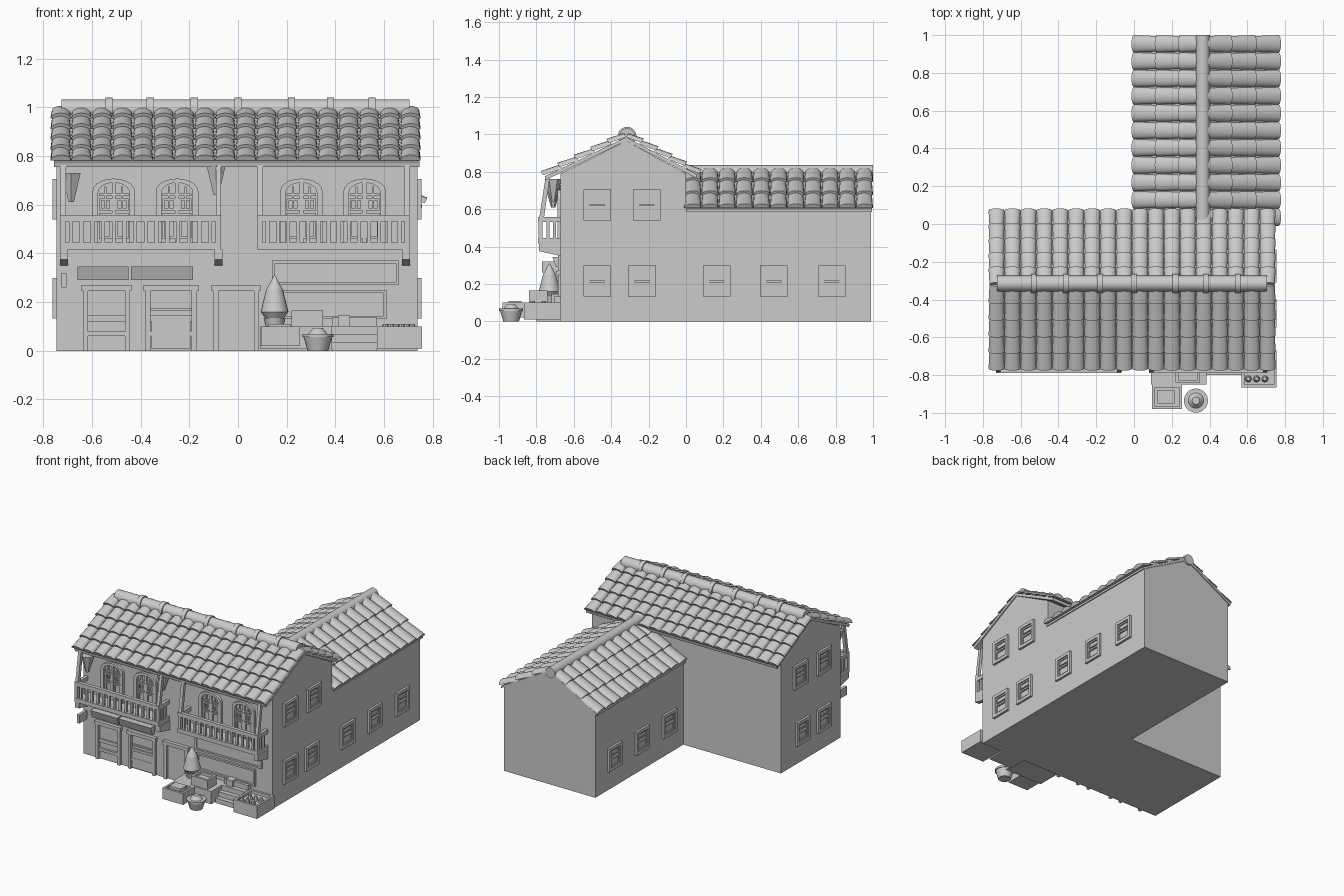
import bpy, bmesh, math
from mathutils import Matrix, Vector

if "Cube" in bpy.data.objects:
    bpy.data.objects.remove(bpy.data.objects["Cube"])

GREY = (0.6, 0.6, 0.6, 1)
plaster = bpy.data.materials.new("plain grey")
plaster.use_nodes = True
plaster.diffuse_color = GREY
plaster.node_tree.nodes["Principled BSDF"].inputs["Base Color"].default_value = GREY


class Part:
    """Collects solids in one mesh, optionally placed by a matrix."""
    def __init__(self, name, place=None):
        self.name, self.bm = name, bmesh.new()
        self.place = place or Matrix()

    def box(self, x0, x1, y0, y1, z0, z1):
        size = Matrix.Diagonal((x1 - x0, y1 - y0, z1 - z0, 1))
        mid = Matrix.Translation(((x0 + x1) / 2, (y0 + y1) / 2, (z0 + z1) / 2))
        bmesh.ops.create_cube(self.bm, size=1, matrix=self.place @ mid @ size)
        return self

    def prism(self, points, sweep):
        base = [self.bm.verts.new(self.place @ Vector(p)) for p in points]
        face = self.bm.faces.new(base)
        out = bmesh.ops.extrude_face_region(self.bm, geom=[face])["geom"]
        moved = [v for v in out if isinstance(v, bmesh.types.BMVert)]
        bmesh.ops.translate(self.bm, verts=moved, vec=self.place.to_3x3() @ Vector(sweep))
        return self

    def cone(self, centre, r1, r2, depth, turn=None, sides=20):
        m = Matrix.Translation(centre) @ (turn or Matrix())
        bmesh.ops.create_cone(self.bm, cap_ends=True, segments=sides, radius1=r1,
                              radius2=r2, depth=depth, matrix=self.place @ m)
        return self

    def frame(self, x0, x1, z0, z1, w, y0, y1):
        self.box(x0, x0 + w, y0, y1, z0, z1).box(x1 - w, x1, y0, y1, z0, z1)
        self.box(x0 + w, x1 - w, y0, y1, z1 - w, z1)
        return self.box(x0 + w, x1 - w, y0, y1, z0, z0 + w)

    def done(self, smooth=False):
        bmesh.ops.recalc_face_normals(self.bm, faces=self.bm.faces[:])
        mesh = bpy.data.meshes.new(self.name)
        self.bm.to_mesh(mesh)
        self.bm.free()
        mesh.materials.append(plaster)
        ob = bpy.data.objects.new(self.name, mesh)
        bpy.context.collection.objects.link(ob)
        if smooth:
            bpy.ops.object.select_all(action='DESELECT')
            ob.select_set(True)
            bpy.context.view_layer.objects.active = ob
            bpy.ops.object.shade_smooth_by_angle(angle=math.radians(40))
        return ob


def barrel_tiles(name, ridge, down, along, count, courses, height):
    """Overlapping half-round tiles on one slope."""
    part = Part(name)
    ridge, down, along = Vector(ridge), Vector(down), Vector(along)
    up = along.cross(down).normalized()
    up = up if up.z > 0 else -up
    pitch = along / count
    for c in range(courses):
        for i in range(count):
            rings = []
            for t, scale, lift in ((c - 0.1, 0.88, 0), (c + 1, 1, 0.012)):
                mid = ridge + down * max(t, 0) / courses + pitch * (i + 0.5) + up * lift
                rings.append([part.bm.verts.new(
                    mid - pitch * 0.5 * scale * math.cos(a * math.pi / 8)
                    + up * height * scale * math.sin(a * math.pi / 8)) for a in range(9)])
            top, low = rings
            for a in range(8):
                part.bm.faces.new((top[a], top[a + 1], low[a + 1], low[a]))
            part.bm.faces.new((top[8], top[0], low[0], low[8]))
            part.bm.faces.new(low)
            part.bm.faces.new(top[::-1])
    return part.done(True)


# Walls
FRONT = -0.67
Part("main_walls").prism([(-0.745, FRONT, 0), (-0.745, 0, 0), (-0.745, 0, 0.79),
                          (-0.745, -0.32, 0.965), (-0.745, FRONT, 0.79)], (1.483, 0, 0)).done()
Part("wing_walls").prism([(0.02, -0.03, 0), (0.738, -0.03, 0), (0.738, -0.03, 0.6),
                          (0.375, -0.03, 0.8), (0.02, -0.03, 0.6)], (0, 1.018, 0)).done()

# Roof boards under the tiles
Part("main_roof_boards").prism([(-0.755, -0.75, 0.755), (-0.755, -0.32, 0.965), (-0.755, 0.055, 0.765),
                                (-0.755, 0.06, 0.785), (-0.755, -0.32, 0.985),
                                (-0.755, -0.755, 0.775)], (1.5, 0, 0)).done()
Part("wing_roof_boards").prism([(0.005, 0, 0.585), (0.375, 0, 0.79), (0.755, 0, 0.585),
                                (0.755, 0, 0.6), (0.375, 0, 0.81), (0.005, 0, 0.6)],
                               (0, 0.995, 0)).done()

# Tiles
barrel_tiles("front_roof_tiles", (-0.77, -0.32, 0.985), (0, -0.44, -0.215), (1.52, 0, 0), 18, 5, 0.026)
barrel_tiles("rear_roof_tiles", (-0.77, -0.32, 0.985), (0, 0.385, -0.205), (1.52, 0, 0), 18, 5, 0.026)
for label, run in (("left", 0.385), ("right", -0.37)):
    barrel_tiles(label + "_wing_tiles", (0.375, -0.01, 0.805), (run, 0, -0.21), (0, 1.01, 0), 11, 3, 0.026)

# Ridge caps
ACROSS = Matrix.Rotation(math.pi / 2, 4, 'Y')
ALONG = Matrix.Rotation(math.pi / 2, 4, 'X')
ridge = Part("main_ridge").cone((-0.01, -0.315, 0.99), 0.042, 0.042, 1.43, ACROSS)
for x in (-0.53, -0.36, -0.18, 0, 0.22, 0.38, 0.55):
    ridge.cone((x, -0.315, 0.99), 0.05, 0.05, 0.03, ACROSS)
ridge.done(True)
Part("wing_ridge").cone((0.365, 0.5, 0.798), 0.037, 0.037, 1.0, ALONG).done(True)


# Square side windows: local x runs along the wall, local -y points outward
def side_window(name, x, y, z, side):
    place = Matrix.Translation((x, y, z)) @ Matrix.Rotation(side * math.pi / 2, 4, 'Z')
    win = Part(name, place)
    win.frame(-0.074, 0.074, -0.083, 0.083, 0.022, -0.016, 0.01)
    win.frame(-0.052, 0.052, -0.061, 0.061, 0.01, -0.008, 0.01)
    win.box(-0.043, 0.043, -0.012, 0.01, -0.006, 0.006)
    win.box(-0.043, 0.043, -0.006, 0.01, 0.018, 0.024)
    win.done()


for side, wall in ((1, 0.738), (-1, -0.745)):
    label = "left" if side > 0 else "right"
    for y in (-0.475, -0.21):
        side_window(label + "_upper_window", wall, y, 0.622, side)
    for y in (-0.475, -0.235):
        side_window(label + "_lower_window", wall, y, 0.215, side)
for side, wall in ((1, 0.738), (-1, 0.02)):
    for y in (0.165, 0.47, 0.78):
        side_window("wing_window", wall, y, 0.215, side)


# Arched balcony doors
def arch(width, base, spring, rise):
    return [(width, FRONT, base)] + [(width * math.cos(a * math.pi / 10), FRONT,
            spring + rise * math.sin(a * math.pi / 10)) for a in range(11)] + [(-width, FRONT, base)]


for x in (-0.51, -0.25, 0.26, 0.52):
    door = Part("balcony_door", Matrix.Translation((x, 0, 0)))
    outer, inner = arch(0.087, 0.44, 0.655, 0.052), arch(0.064, 0.44, 0.65, 0.04)
    for a in range(len(outer) - 1):
        door.prism([outer[a], outer[a + 1], inner[a + 1], inner[a]], (0, -0.018, 0))
    door.box(-0.008, 0.008, FRONT - 0.012, FRONT, 0.44, 0.69)
    for s in (-1, 1):
        lo, hi = sorted((s * 0.008, s * 0.06))
        door.frame(lo, hi, 0.575, 0.625, 0.009, FRONT - 0.011, FRONT)
        door.frame(lo, hi, 0.46, 0.565, 0.009, FRONT - 0.011, FRONT)
        door.box(lo, hi, FRONT - 0.009, FRONT, 0.636, 0.645)
        door.box((lo + hi) / 2 - 0.004, (lo + hi) / 2 + 0.004, FRONT - 0.009, FRONT, 0.575, 0.675)
    door.done()

# Balconies
for x0, x1 in ((-0.73, -0.07), (0.08, 0.705)):
    bal = Part("balcony").box(x0, x1, -0.79, FRONT, 0.415, 0.445)
    bal.box(x0, x1, -0.79, -0.765, 0.53, 0.558)
    for x in (x0, x1 - 0.022):
        bal.box(x, x + 0.022, -0.79, FRONT, 0.53, 0.558)
        for y in (-0.745, -0.71):
            bal.box(x + 0.004, x + 0.018, y, y + 0.014, 0.44, 0.535)
        bal.box(x, x + 0.022, -0.788, -0.766, 0.44, 0.535)
    count = 15
    for i in range(1, count):
        x = x0 + (x1 - x0) * i / count
        bal.box(x - 0.008, x + 0.008, -0.786, -0.77, 0.44, 0.535)
    bal.done()
for x in (-0.715, -0.08, 0.69):
    Part("balcony_bracket").prism([(x - 0.016, -0.785, 0.415), (x - 0.016, FRONT, 0.415),
                                   (x - 0.016, FRONT, 0.35), (x - 0.016, -0.785, 0.375)],
                                  (0.032, 0, 0)).done()
for x in (-0.717, -0.08, 0.092, 0.694):
    Part("roof_post").prism([(x - 0.011, -0.785, 0.55), (x - 0.011, -0.76, 0.55),
                             (x - 0.011, -0.725, 0.79), (x - 0.011, -0.75, 0.775)], (0.022, 0, 0)).done()
for x, z in ((-0.685, 0.67), (-0.09, 0.7)):
    Part("hanging_lamp").cone((x, -0.71, z), 0.012, 0.045, 0.12, sides=6).done()

# Ground-floor doors and shop fronts
for i, (x0, x1) in enumerate(((-0.635, -0.445), (-0.38, -0.17), (-0.1, 0.085))):
    d = Part("street_door")
    d.box(x0, x0 + 0.02, -0.69, FRONT, 0, 0.265).box(x1 - 0.02, x1, -0.69, FRONT, 0, 0.265)
    d.box(x0 - 0.008, x1 + 0.008, -0.695, FRONT, 0.245, 0.27)
    if i < 2:
        d.box(x0 + 0.02, x1 - 0.02, -0.685, FRONT, 0.06, 0.08)
        d.box(x0 + 0.02, x1 - 0.02, -0.68, FRONT, 0.12, 0.145)
    if i == 1:
        d.box(x0 + 0.025, x1 - 0.025, -0.683, FRONT, 0.01, 0.13)
        d.box(x0 + 0.02, x1 - 0.02, -0.68, FRONT, 0.165, 0.175)
    d.done()
for x0, x1 in ((-0.66, -0.45), (-0.44, -0.185)):
    Part("sign_board").prism([(x0, -0.715, 0.345), (x0, FRONT, 0.345), (x0, FRONT, 0.29),
                              (x0, -0.695, 0.29)], (x1 - x0, 0, 0)).done()
Part("shop_panel").frame(0.14, 0.66, 0.27, 0.37, 0.012, -0.685, FRONT) \
    .box(0.14, 0.66, -0.678, FRONT, 0.27, 0.37).done()
Part("shop_window").frame(0.15, 0.61, 0.13, 0.25, 0.012, -0.685, FRONT).done()
Part("wall_lamp").box(-0.725, -0.705, -0.77, -0.685, 0.26, 0.32) \
    .box(-0.72, -0.71, -0.7, FRONT, 0.28, 0.3).done()


# Display crates, steps, planter and pot
def crate(name, x0, x1, y0, y1, z0, z1):
    part = Part(name)
    part.box(x0, x1, y0, y1, z0, z1 - 0.02)
    part.box(x0, x1, y0, y0 + 0.015, z1 - 0.02, z1).box(x0, x1, y1 - 0.015, y1, z1 - 0.02, z1)
    part.box(x0, x0 + 0.015, y0, y1, z1 - 0.02, z1).box(x1 - 0.015, x1, y0, y1, z1 - 0.02, z1)
    return part


crate("front_crate", 0.095, 0.255, -0.98, -0.85, 0.02, 0.1).box(0.125, 0.215, -0.95, -0.88, 0.07, 0.11).done()
Part("planter_platform").box(0.09, 0.385, -0.85, FRONT, 0.01, 0.1).done()
crate("platform_crate", 0.22, 0.35, -0.84, -0.74, 0.1, 0.165).done()
produce = crate("corner_crate", 0.57, 0.755, -0.865, FRONT, 0.01, 0.1)
for i in range(6):
    produce.cone((0.605 + 0.022 * i, -0.82 + 0.06 * (i % 2), 0.092), 0.02, 0.01, 0.035, sides=8)
produce.done()
steps = Part("display_steps")
for i in range(4):
    steps.box(0.385, 0.57, -0.8 + 0.032 * i, FRONT, 0.034 * i, 0.034 * (i + 1))
steps.box(0.41, 0.46, -0.72, FRONT, 0.1, 0.145).done()
tree = Part("potted_tree").cone((0.15, -0.73, 0.115), 0.035, 0.045, 0.04)
tree.cone((0.15, -0.73, 0.145), 0.035, 0.057, 0.03).cone((0.15, -0.73, 0.205), 0.057, 0.035, 0.09)
tree.cone((0.15, -0.73, 0.28), 0.035, 0.002, 0.06).done(True)
pot = Part("flower_pot").cone((0.328, -0.935, 0.03), 0.042, 0.06, 0.06)
pot.cone((0.328, -0.935, 0.062), 0.064, 0.064, 0.012).cone((0.328, -0.935, 0.078), 0.045, 0.02, 0.03)
pot.done(True)
